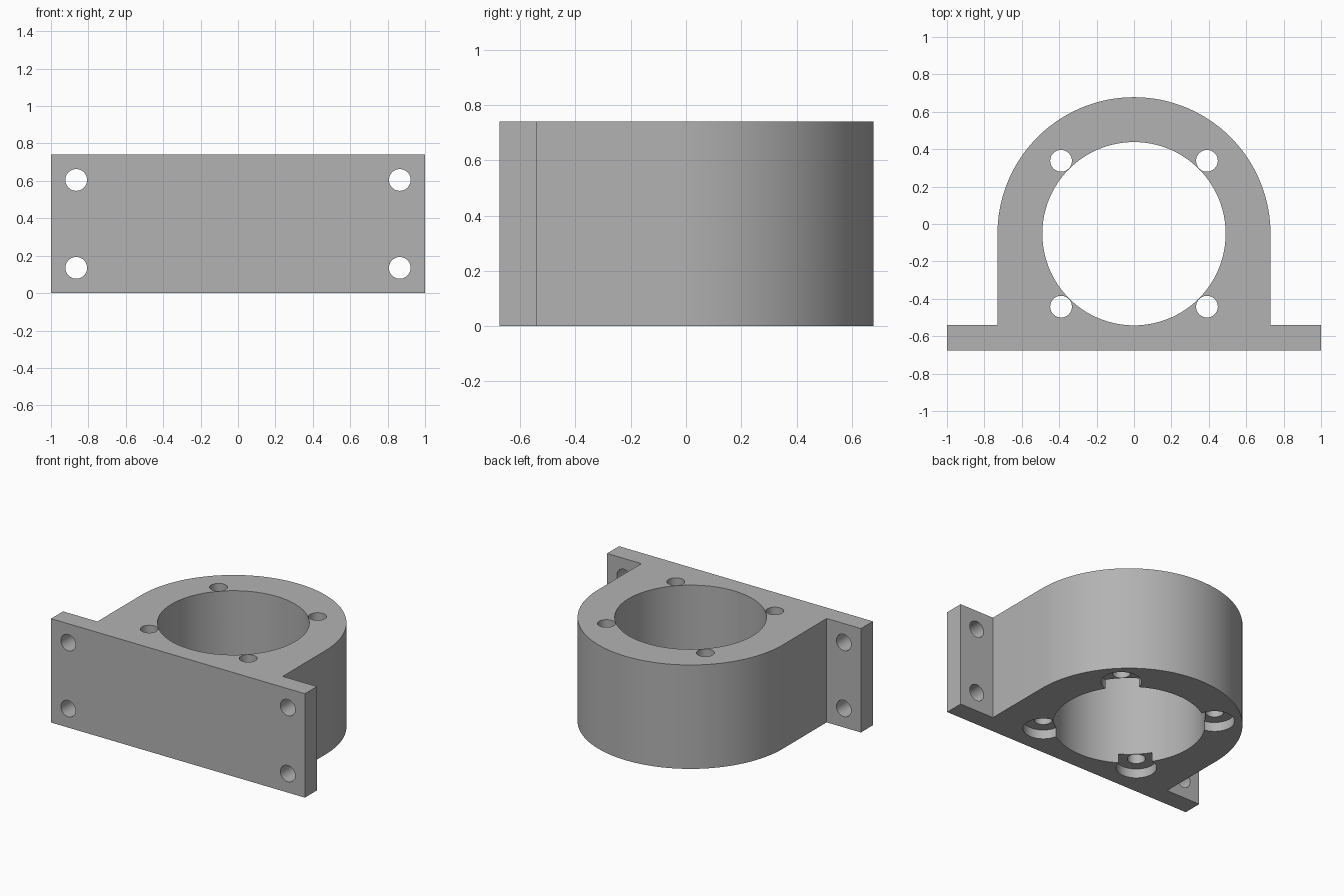
import bpy
import bmesh
from math import pi, sin, cos, radians

default = bpy.data.objects.get("Cube")
if default:
    bpy.data.objects.remove(default, do_unlink=True)

HEIGHT = 0.74
FRONT, FLANGE_BACK = -0.675, -0.54
CENTRE_Y = -0.052
BODY_R, BORE_R, HOLE_R = 0.73, 0.49, 0.058
BOLT = 0.39               # bolt offset from the bore axis
RECESS_R, RECESS_DEPTH = 0.13, 0.065

grey = bpy.data.materials.new("plain grey")
grey.use_nodes = True
colour = (0.45, 0.45, 0.45, 1)
grey.diffuse_color = colour
grey.node_tree.nodes["Principled BSDF"].inputs["Base Color"].default_value = colour


def prism(name, outline):
    """Extrude a plan outline to the full height."""
    bm = bmesh.new()
    face = bm.faces.new([bm.verts.new((x, y, 0)) for x, y in outline])
    top = bmesh.ops.extrude_face_region(bm, geom=[face])["geom"]
    bmesh.ops.translate(bm, vec=(0, 0, HEIGHT),
                        verts=[v for v in top if isinstance(v, bmesh.types.BMVert)])
    bmesh.ops.recalc_face_normals(bm, faces=bm.faces)
    mesh = bpy.data.meshes.new(name)
    bm.to_mesh(mesh)
    bm.free()
    mesh.materials.append(grey)
    obj = bpy.data.objects.new(name, mesh)
    bpy.context.collection.objects.link(obj)
    return obj


def drill(target, radius, depth, location, sides=48, tilt=0):
    """Subtract a cylinder from the target."""
    bpy.ops.mesh.primitive_cylinder_add(vertices=sides, radius=radius, depth=depth,
                                        location=location, rotation=(tilt, 0, 0))
    cutter = bpy.context.object
    cutter.name = "drill_cutter"
    cutter.hide_render = True
    cutter.data.materials.append(grey)
    mod = target.modifiers.new("drill", 'BOOLEAN')
    mod.operation = 'DIFFERENCE'
    mod.solver = 'EXACT'
    mod.object = cutter
    bpy.context.view_layer.objects.active = target
    bpy.ops.object.modifier_apply(modifier=mod.name)
    bpy.data.objects.remove(cutter, do_unlink=True)


# Flange and round-backed housing in one plan outline
arc = [(BODY_R * cos(pi * i / 64), CENTRE_Y + BODY_R * sin(pi * i / 64))
       for i in range(65)]
outline = ([(-1, FRONT), (1, FRONT), (1, FLANGE_BACK), (BODY_R, FLANGE_BACK)]
           + arc + [(-BODY_R, FLANGE_BACK), (-1, FLANGE_BACK)])
bracket = prism("bearing_bracket", outline)

# Main bore
drill(bracket, BORE_R, 3, (0, CENTRE_Y, 0), sides=128)

for sx in (-1, 1):
    for sy in (-1, 1):
        x, y = sx * BOLT, CENTRE_Y + sy * BOLT
        # Vertical bolt hole with a recess underneath, open to the bore
        drill(bracket, HOLE_R, 3, (x, y, 0))
        drill(bracket, RECESS_R, 2 * RECESS_DEPTH, (x, y, 0))
        # Flange mounting hole
        drill(bracket, HOLE_R, 0.4,
              (sx * 0.865, FRONT, HEIGHT / 2 + sy * 0.235), tilt=pi / 2)

# Smooth round walls, crisp edges
bpy.ops.object.select_all(action='DESELECT')
bracket.select_set(True)
bpy.context.view_layer.objects.active = bracket
bpy.ops.object.shade_smooth_by_angle(angle=radians(30))
